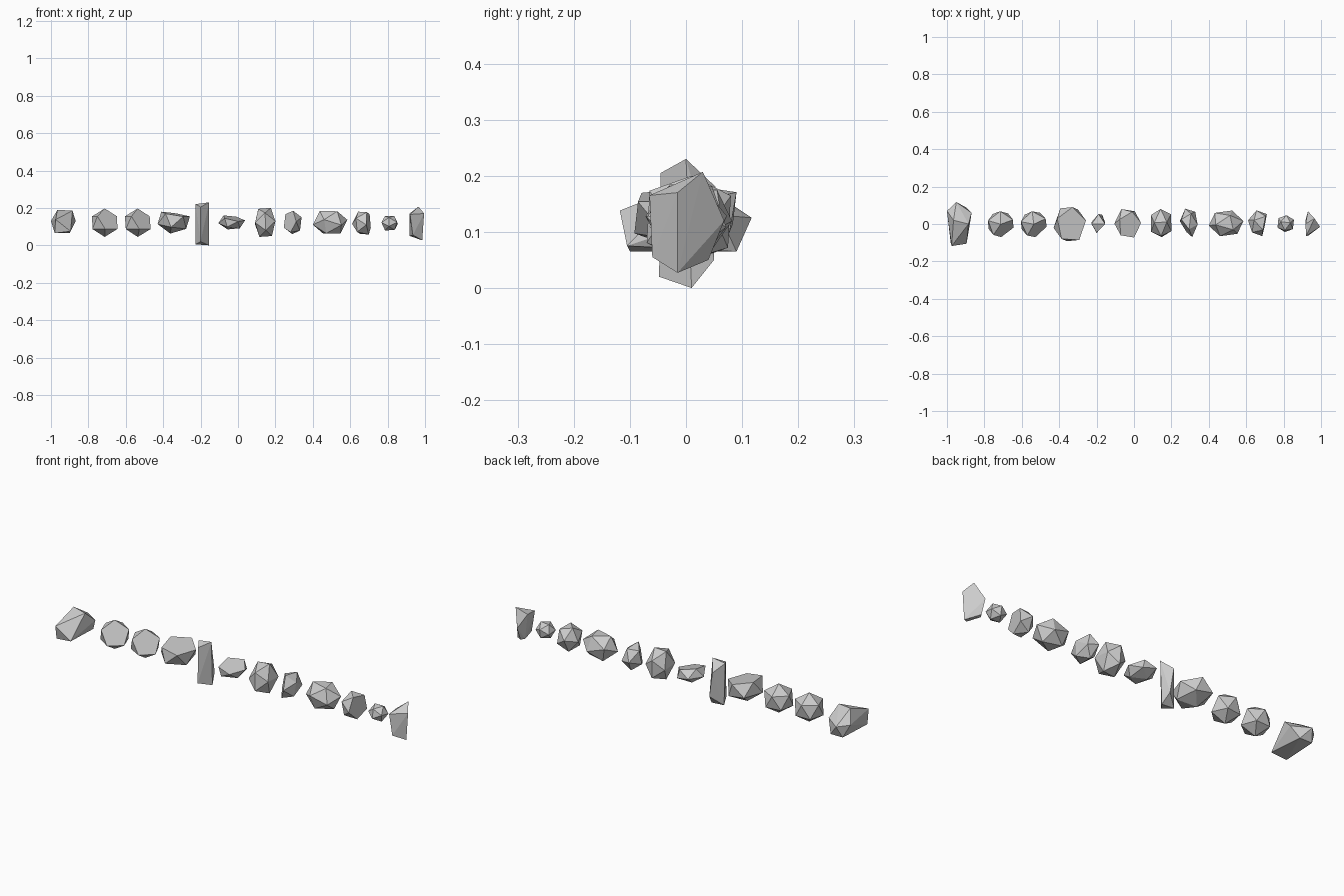
import bpy, bmesh
from math import radians
from mathutils import Vector, Euler

if "Cube" in bpy.data.objects:
    bpy.data.objects.remove(bpy.data.objects["Cube"])


def hull_object(name, pts):
    """Low-poly flat-shaded rock from the convex hull of a few points."""
    bm = bmesh.new()
    for p in pts:
        bm.verts.new(p)
    res = bmesh.ops.convex_hull(bm, input=bm.verts[:])
    loose = [v for v in bm.verts if not v.link_faces]
    if loose:
        bmesh.ops.delete(bm, geom=loose, context='VERTS')
    bmesh.ops.recalc_face_normals(bm, faces=bm.faces[:])
    me = bpy.data.meshes.new(name)
    bm.to_mesh(me)
    bm.free()
    ob = bpy.data.objects.new(name, me)
    bpy.context.collection.objects.link(ob)
    return ob


def facet_rock(name, bounds, rot=(0, 0, 0), chops=()):
    """Icosahedron, turned, optionally with corners chopped flat, fitted to bounds."""
    bm = bmesh.new()
    bmesh.ops.create_icosphere(bm, subdivisions=1, radius=1)
    e = Euler([radians(a) for a in rot])
    pts = []
    for v in bm.verts:
        p = v.co.copy()
        p.rotate(e)
        pts.append(p)
    bm.free()
    for c in chops:
        pts.remove(max(pts, key=lambda p: p.dot(Vector(c))))
    for i, (lo, hi) in enumerate(bounds):
        a, b = min(p[i] for p in pts), max(p[i] for p in pts)
        for p in pts:
            p[i] = lo + (p[i] - a) / (b - a) * (hi - lo)
    return hull_object(name, pts)


# Irregular boulder at the left end
hull_object("boulder_left", [
    (-.95, .117, .125), (-.868, .06, .13), (-1, .07, .13), (-.895, -.105, .075),
    (-.98, -.1, .065), (-.975, -.118, .138), (-.965, .02, .19), (-.885, 0, .185),
    (-.97, .09, .065), (-.9, .09, .065)])

# Tall upright slab
hull_object("standing_stone", [
    (-.154, 0, .23), (-.2, -.045, .205), (-.227, 0, .22), (-.19, .053, .18),
    (-.155, .01, 0), (-.2, -.048, .02), (-.227, .01, .005), (-.17, .05, .05)])

# Wedge at the right end
hull_object("wedge_stone", [
    (.995, -.015, .17), (.985, -.015, .027), (.965, .03, .207), (.93, .068, .12),
    (.93, .04, .05), (.92, -.065, .165), (.935, -.06, .055), (.917, 0, .17),
    (.917, .02, .05)])

# Faceted rocks: x, y, z extents, turn, chopped corners
facing = (.6, -.55, .6)
rocks = [
    ("round_rock_a", ((-.78, -.645), (-.07, .068), (.045, .197)), (0, 0, 20), [facing]),
    ("round_rock_b", ((-.605, -.467), (-.07, .068), (.045, .197)), (0, 0, 25), [facing]),
    ("broad_rock", ((-.43, -.257), (-.092, .09), (.063, .18)), (8, 10, 15), [(0, 0, 1)]),
    ("flat_rock", ((-.105, .038), (-.072, .08), (.085, .16)), (20, 15, 10), [(.5, -.3, 1)]),
    ("blocky_rock", ((.09, .2), (-.07, .08), (.045, .2)), (15, 25, 40), []),
    ("small_rock_a", ((.245, .34), (-.07, .082), (.06, .185)), (25, 0, 5), [(-.5, -.5, 0)]),
    ("long_rock", ((.4, .585), (-.065, .072), (.063, .183)), (0, 80, 10), []),
    ("small_rock_b", ((.61, .71), (-.065, .073), (.058, .18)), (30, 20, 0), [(1, .2, .2)]),
    ("pebble", ((.767, .855), (-.043, .047), (.08, .157)), (10, 30, 30), []),
]
for name, bounds, rot, chops in rocks:
    facet_rock(name, bounds, rot, chops)
